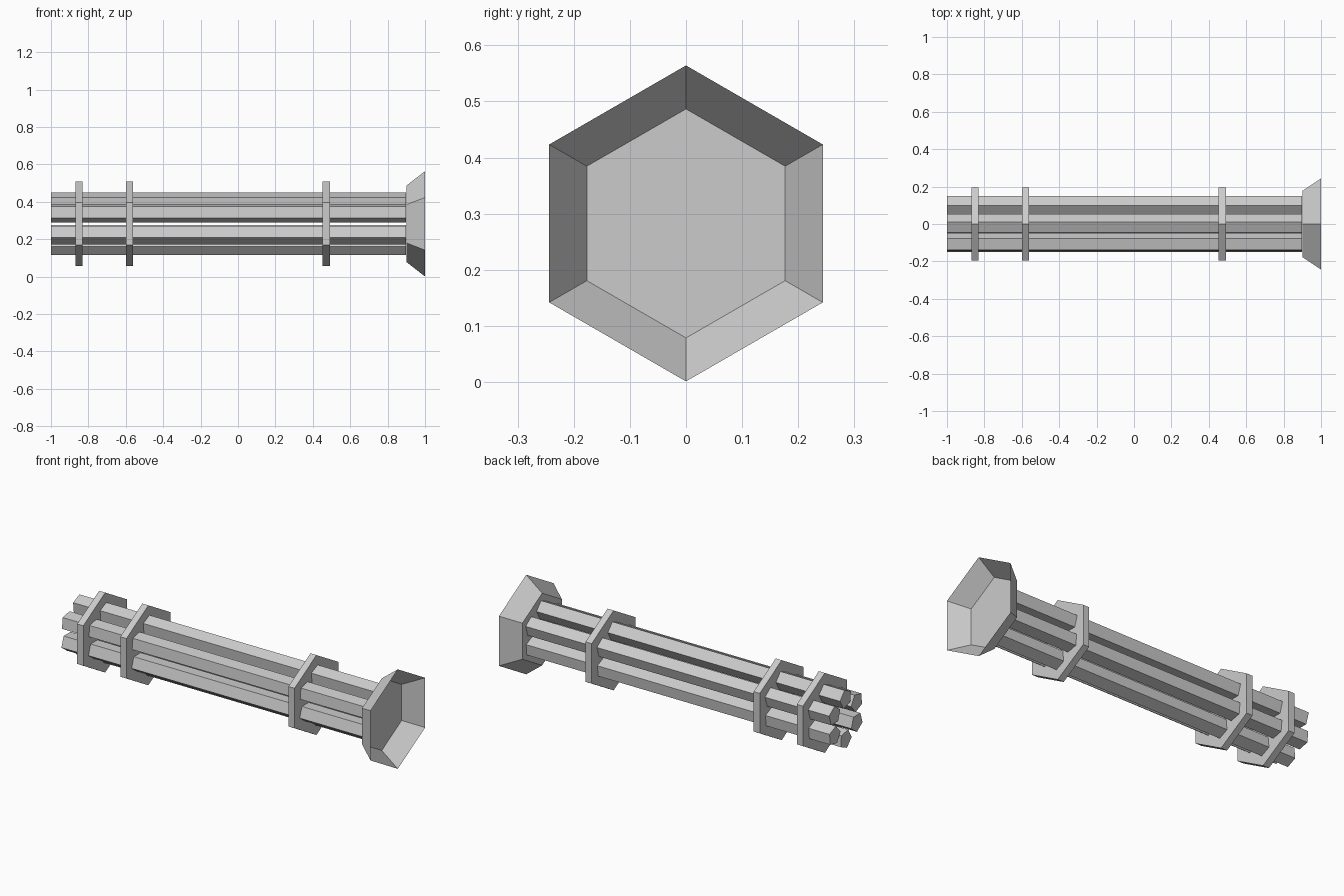
import bpy, bmesh
from math import cos, sin, radians, pi

if "Cube" in bpy.data.objects:
    bpy.data.objects.remove(bpy.data.objects["Cube"])

AXIS_Z = 0.2825


def loft(name, sections, sides, angle, cy=0.0, cz=AXIS_Z, cap_end=True):
    """Polygonal solid along x; sections are (x, radius), angle is the first corner."""
    bm = bmesh.new()
    rings = []
    for x, r in sections:
        rings.append([bm.verts.new((x, cy + r * cos(angle + 2 * pi * i / sides),
                                    cz + r * sin(angle + 2 * pi * i / sides)))
                      for i in range(sides)])
    for a, b in zip(rings, rings[1:]):
        for i in range(sides):
            j = (i + 1) % sides
            bm.faces.new((a[i], a[j], b[j], b[i]))
    bm.faces.new(rings[0])
    if cap_end:
        bm.faces.new(rings[-1])
    bmesh.ops.recalc_face_normals(bm, faces=bm.faces)
    mesh = bpy.data.meshes.new(name)
    bm.to_mesh(mesh)
    bm.free()
    obj = bpy.data.objects.new(name, mesh)
    bpy.context.collection.objects.link(obj)
    return obj


# six five-sided barrels, each turned with its place in the ring
for k in range(6):
    a = radians(30 + 60 * k)
    loft(f"barrel_{k + 1}", [(-1.0, 0.0525), (0.899, 0.0525)], 5, a - radians(12),
         0.115 * cos(a), AXIS_Z + 0.115 * sin(a))

# hexagonal clamp plates
for k, x in enumerate((-0.85, -0.58, 0.472)):
    loft(f"clamp_plate_{k + 1}", [(x - 0.019, 0.226), (x + 0.019, 0.226)], 6, radians(90))

# flared muzzle cup, open at the front
loft("muzzle_cup", [(0.9, 0.204), (1.0, 0.2815)], 6, radians(90), cap_end=False)
